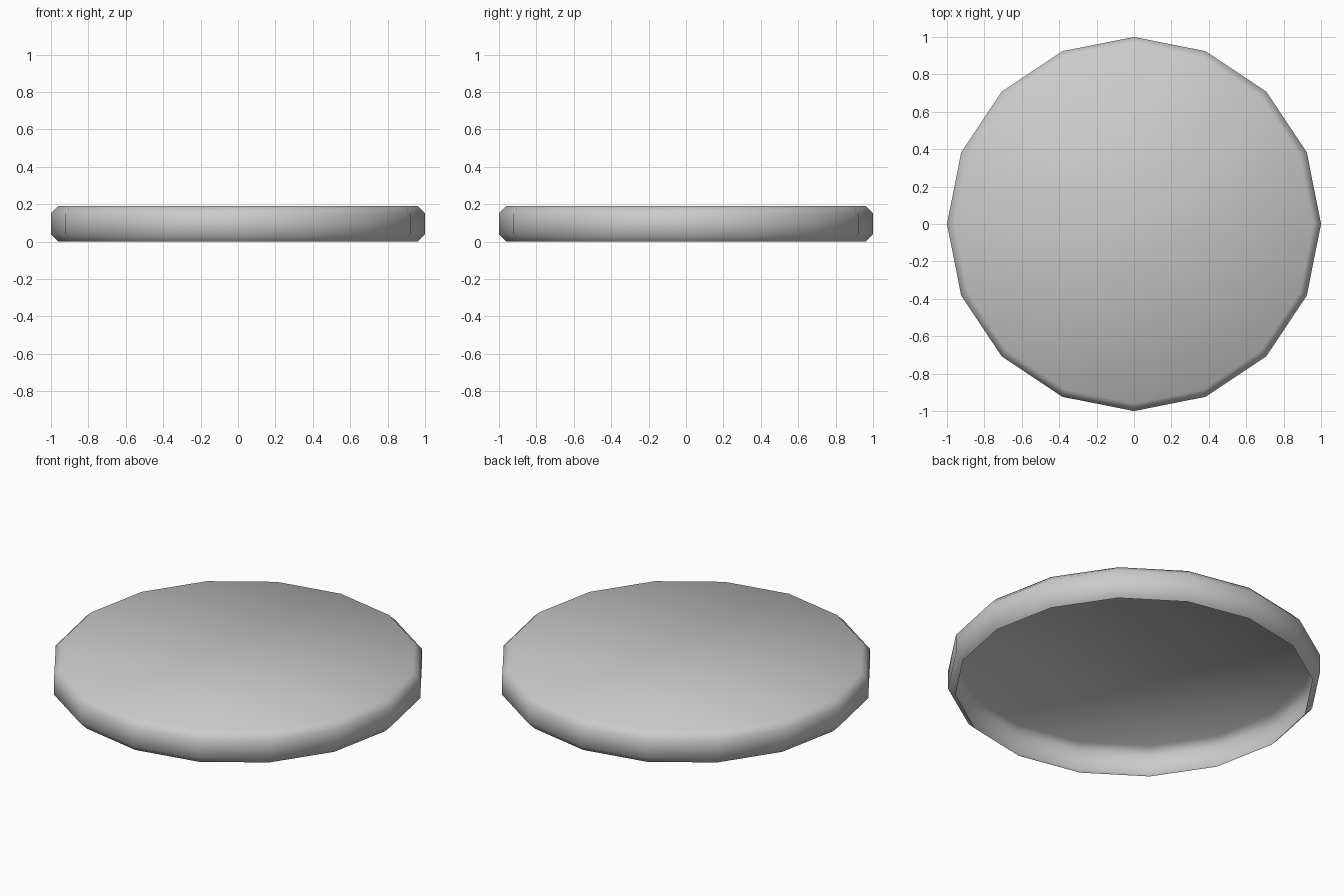
import bpy, bmesh
from math import cos, sin, tau

if "Cube" in bpy.data.objects:
    bpy.data.objects.remove(bpy.data.objects["Cube"])

SIDES = 16
# radius, height of the rim profile, bottom to top
PROFILE = [(0.96, 0.0), (1.0, 0.04), (1.0, 0.15), (0.96, 0.19)]

bm = bmesh.new()
rings = [[bm.verts.new((r * cos(tau * i / SIDES), r * sin(tau * i / SIDES), z))
          for i in range(SIDES)] for r, z in PROFILE]

# bevelled rim wall, open underneath
for low, high in zip(rings, rings[1:]):
    for i in range(SIDES):
        j = (i + 1) % SIDES
        bm.faces.new((low[i], low[j], high[j], high[i]))

# flat top
bm.faces.new(rings[-1])

# soft shading runs over the rim into the top
for f in bm.faces:
    f.smooth = True

mesh = bpy.data.meshes.new("round_lid")
bm.to_mesh(mesh)
bm.free()
bpy.context.collection.objects.link(bpy.data.objects.new("round_lid", mesh))
